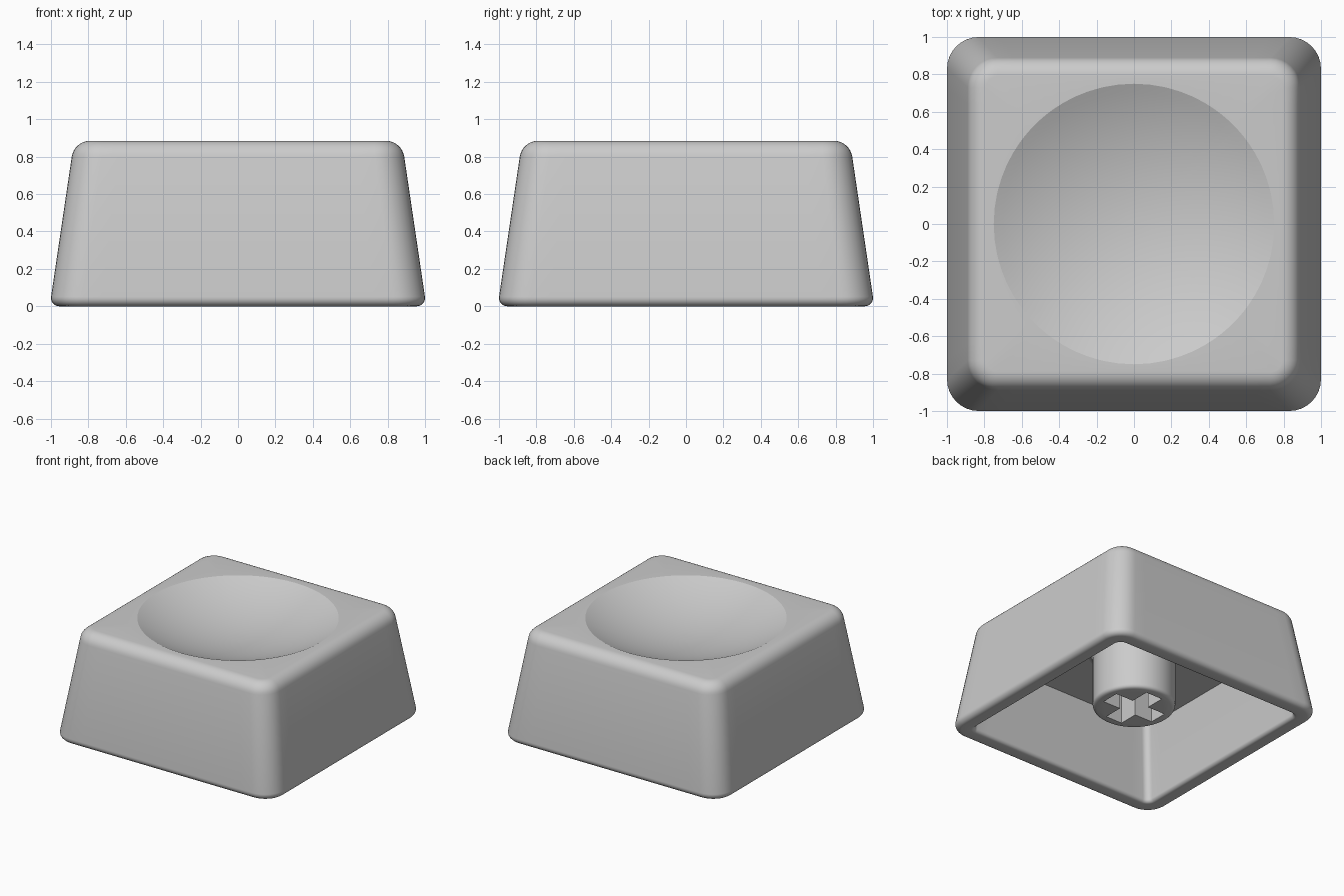
import bpy
import bmesh
from math import sin, cos, pi, radians, sqrt, hypot

cube = bpy.data.objects.get("Cube")
if cube:
    bpy.data.objects.remove(cube, do_unlink=True)

GREY = (0.6, 0.6, 0.6, 1)
plastic = bpy.data.materials.new("grey plastic")
plastic.use_nodes = True
plastic.diffuse_color = GREY
plastic.node_tree.nodes["Principled BSDF"].inputs["Base Color"].default_value = GREY


def rounded_square(half, r, z, arc=8, side=16):
    """Ring of points around a square with rounded corners."""
    c = half - r
    ring = []
    for q in range(4):
        a0 = q * pi / 2
        cx, cy = sqrt(2) * c * cos(a0 + pi / 4), sqrt(2) * c * sin(a0 + pi / 4)
        for i in range(arc + 1):
            a = a0 + i / arc * pi / 2
            ring.append((cx + r * cos(a), cy + r * sin(a), z))
        for i in range(1, side):
            t = c - 2 * c * i / side
            ring.append((t * cos(a0) - half * sin(a0), t * sin(a0) + half * cos(a0), z))
    return ring


def circle(r, z, like=None, n=64):
    """Circle of points, optionally lined up with another ring."""
    if like:
        return [(r * x / hypot(x, y), r * y / hypot(x, y), z) for x, y, _ in like]
    return [(r * cos(2 * pi * i / n), r * sin(2 * pi * i / n), z) for i in range(n)]


def loft(name, rings, angle=22):
    """Skin a stack of rings, cap both ends and shade it smooth."""
    bm = bmesh.new()
    rows = [[bm.verts.new(p) for p in ring] for ring in rings]
    for a, b in zip(rows, rows[1:]):
        for i in range(len(a)):
            j = (i + 1) % len(a)
            bm.faces.new((a[i], a[j], b[j], b[i]))
    bm.faces.new(rows[0])
    bm.faces.new(rows[-1])
    bmesh.ops.recalc_face_normals(bm, faces=bm.faces)
    mesh = bpy.data.meshes.new(name)
    bm.to_mesh(mesh)
    bm.free()
    mesh.materials.append(plastic)
    ob = bpy.data.objects.new(name, mesh)
    bpy.context.collection.objects.link(ob)
    smooth(ob, angle)
    return ob


def smooth(ob, angle):
    bpy.ops.object.select_all(action="DESELECT")
    ob.select_set(True)
    bpy.context.view_layer.objects.active = ob
    bpy.ops.object.shade_smooth_by_angle(angle=radians(angle))


def fillet(cx, cz, r, start, end, steps):
    """Points (x, z) along a rounded edge, angles in degrees."""
    angles = [radians(start + (end - start) * i / steps) for i in range(steps + 1)]
    return [(cx + r * cos(a), cz + r * sin(a)) for a in angles]


# Shell: cavity ceiling, inner walls, rim, outer walls, then the rounded top
CEILING = 0.6
rings = [rounded_square(0.785, 0.05, CEILING)]
rings += [rounded_square(x, 0.05 + x - 0.86, z)
          for x, z in fillet(0.89, 0.03, 0.03, 172, 270, 6)]
rings += [rounded_square(x, 0.17 + x - 1.0, z)
          for x, z in fillet(0.955, 0.045, 0.045, -90, 8, 7)]
rings += [rounded_square(x, 0.16 + x - 0.89, z)
          for x, z in fillet(0.79, 0.785, 0.1, 8, 90, 8)]

# Spherical dish sunk into the top
TOP, DISH, SPHERE = 0.885, 0.75, 1.75
centre_z = TOP + sqrt(SPHERE**2 - DISH**2)
for i in range(16):
    r = DISH * (1 - i / 16)
    rings.append(circle(r, centre_z - sqrt(SPHERE**2 - r * r), like=rings[-1]))
loft("cap_shell", rings)

# Round stem hanging from the ceiling, flared where it joins
profile = [(0.28, 0.13)] + fillet(0.28, 0.16, 0.03, -60, 0, 3)
profile += fillet(0.35, CEILING - 0.04, 0.04, 180, 90, 5)
stem = loft("stem", [circle(r, z) for r, z in profile], 35)

# Cross-shaped socket cut up into the stem
L, W = 0.235, 0.075
quarter = [(L, -W), (L, W), (W, W)]
cross = []
for q in range(4):
    c, s = round(cos(q * pi / 2)), round(sin(q * pi / 2))
    cross += [(c * x - s * y, s * x + c * y) for x, y in quarter]
cutter = loft("socket_cutter", [[(x, y, z) for x, y in cross] for z in (0.05, 0.55)])
cutter.hide_render = True
cut = stem.modifiers.new("socket", "BOOLEAN")
cut.operation = "DIFFERENCE"
cut.solver = "EXACT"
cut.object = cutter
bpy.context.view_layer.objects.active = stem
bpy.ops.object.modifier_apply(modifier=cut.name)
bpy.data.objects.remove(cutter, do_unlink=True)
smooth(stem, 35)
